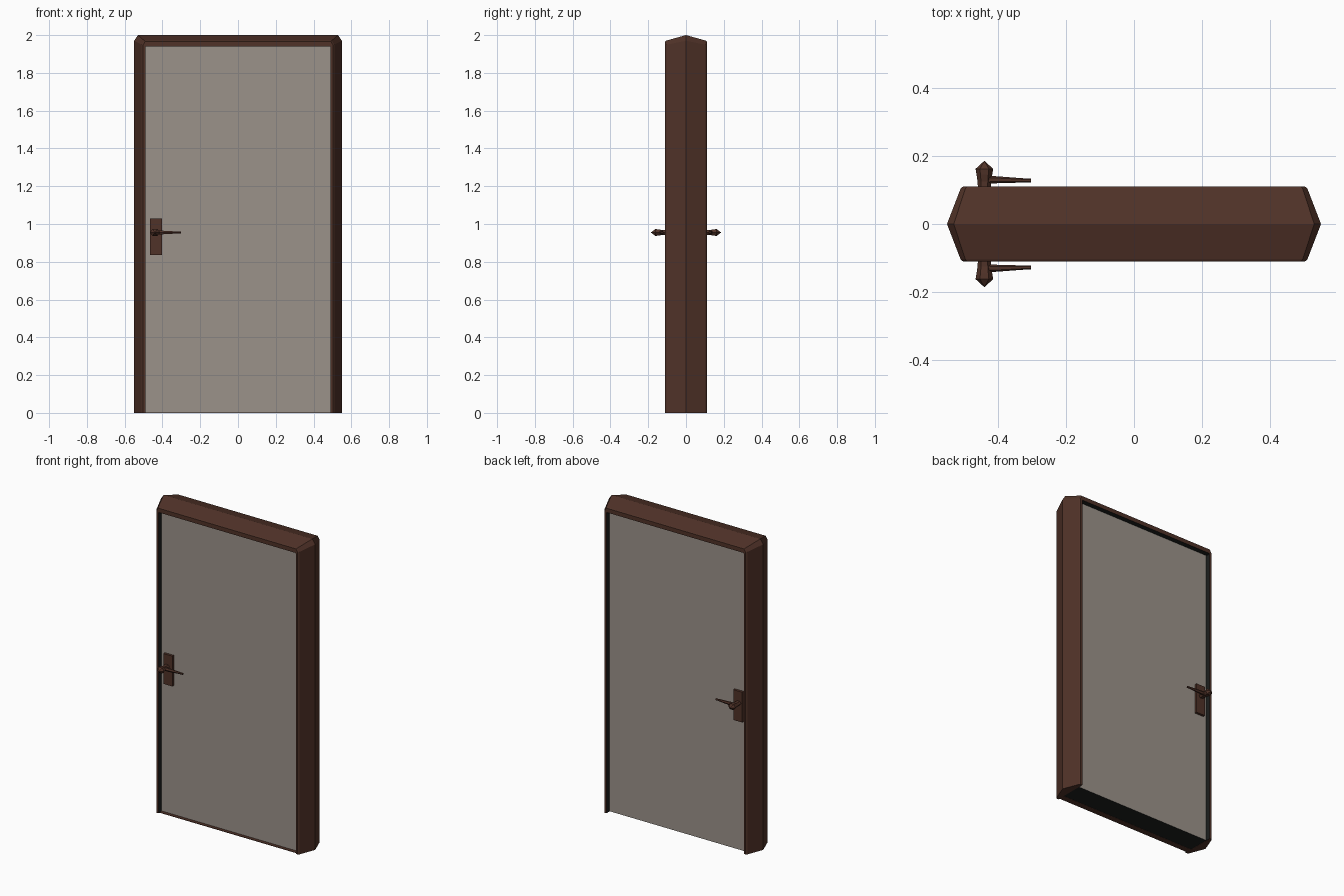
import bpy, bmesh, math

if "Cube" in bpy.data.objects:
    bpy.data.objects.remove(bpy.data.objects["Cube"])


def material(name, rgb):
    m = bpy.data.materials.new(name)
    m.diffuse_color = (*rgb, 1)
    m.use_nodes = True
    m.node_tree.nodes["Principled BSDF"].inputs["Base Color"].default_value = m.diffuse_color
    return m


BROWN = material("brown_wood", (0.080, 0.032, 0.021))
GREY = material("warm_grey_panel", (0.33, 0.29, 0.255))
BLACK = material("black_seal", (0.012, 0.014, 0.013))


def finish(bm, name, mats):
    bmesh.ops.recalc_face_normals(bm, faces=bm.faces)
    me = bpy.data.meshes.new(name)
    bm.to_mesh(me)
    bm.free()
    for m in mats:
        me.materials.append(m)
    ob = bpy.data.objects.new(name, me)
    bpy.context.collection.objects.link(ob)
    return ob


def box(name, x, y, z, mats):
    bm = bmesh.new()
    bmesh.ops.create_cube(bm, size=1)
    for v in bm.verts:
        v.co = [r[0] if c < 0 else r[1] for c, r in zip(v.co, (x, y, z))]
    return finish(bm, name, mats)


def loft(name, rings, mats):
    bm = bmesh.new()
    rows = [[bm.verts.new(p) for p in r] for r in rings]
    n = len(rows[0])
    for a, b in zip(rows, rows[1:]):
        for i in range(n):
            j = (i + 1) % n
            bm.faces.new((a[i], a[j], b[j], b[i]))
    bm.faces.new(rows[0])
    bm.faces.new(rows[-1])
    return finish(bm, name, mats)


# Frame: pointed profile carried up one jamb, over the head and down the other
REVEAL = 0.078
# depth, half width, height, corner cut in x and z
profile = [
    (-REVEAL, 0.49, 1.94, 0.003, 0.003),
    (-0.11, 0.49, 1.94, 0.003, 0.003),
    (-0.11, 0.503, 1.967, 0.012, 0.02),
    (-0.104, 0.51, 1.971, 0.014, 0.022),
    (0.0, 0.55, 2.0, 0.02, 0.03),
    (0.104, 0.51, 1.971, 0.014, 0.022),
    (0.11, 0.503, 1.967, 0.012, 0.02),
    (0.11, 0.49, 1.94, 0.003, 0.003),
    (REVEAL, 0.49, 1.94, 0.003, 0.003),
]


def path(p):
    y, w, h, cx, cz = p
    half = [(w, y, 0), (w, y, h - cz), (w - cx, y, h)]
    return half + [(-x, q, z) for x, q, z in reversed(half)]


frame = loft("door_frame", list(zip(*[path(p) for p in profile])), [BROWN, BLACK])
# Reveal faces, turned towards the opening, are dark
for f in frame.data.polygons:
    c = f.center
    if abs(f.normal.y) < 0.1 and abs(c.x) < 0.491 and c.z < 1.941 and abs(c.y) > 0.05:
        f.material_index = 1

# Door leaf, dark underneath
leaf = box("door_leaf", (-0.49, 0.49), (-REVEAL, REVEAL), (0.001, 1.94), [GREY, BLACK])
for f in leaf.data.polygons:
    if f.normal.z < -0.5:
        f.material_index = 1

# Thin sill strip along the front
box("sill_strip", (-0.49, 0.49), (-0.1, -0.06), (0, 0.003), [BROWN])

# Handle set on both sides of the door
HX, HZ = -0.44, 0.955
for side, s in (("front", -1), ("back", 1)):
    ys = sorted((s * (REVEAL - 0.005), s * 0.094))
    box(side + "_handle_plate", (-0.467, -0.403), ys, (0.835, 1.03), [BROWN])
    # Spindle with pointed cap
    rings = []
    for y, rx, rz in ((0.085, 0.018, 0.014), (0.125, 0.020, 0.014),
                      (0.145, 0.023, 0.019), (0.162, 0.026, 0.021),
                      (0.185, 0.001, 0.001)):
        rings.append([(HX + rx * math.cos(i * math.pi / 3), s * y,
                       HZ + rz * math.sin(i * math.pi / 3)) for i in range(6)])
    loft(side + "_handle_spindle", rings, [BROWN])
    # Tapering lever
    rings = []
    for x, y, ry, rz in ((-0.445, 0.130, 0.013, 0.012), (-0.40, 0.130, 0.010, 0.011),
                         (-0.32, 0.128, 0.006, 0.006), (-0.303, 0.128, 0.006, 0.006)):
        rings.append([(x, s * (y + ry * math.cos(i * math.pi / 3)),
                       HZ + rz * math.sin(i * math.pi / 3)) for i in range(6)])
    loft(side + "_handle_lever", rings, [BROWN])
